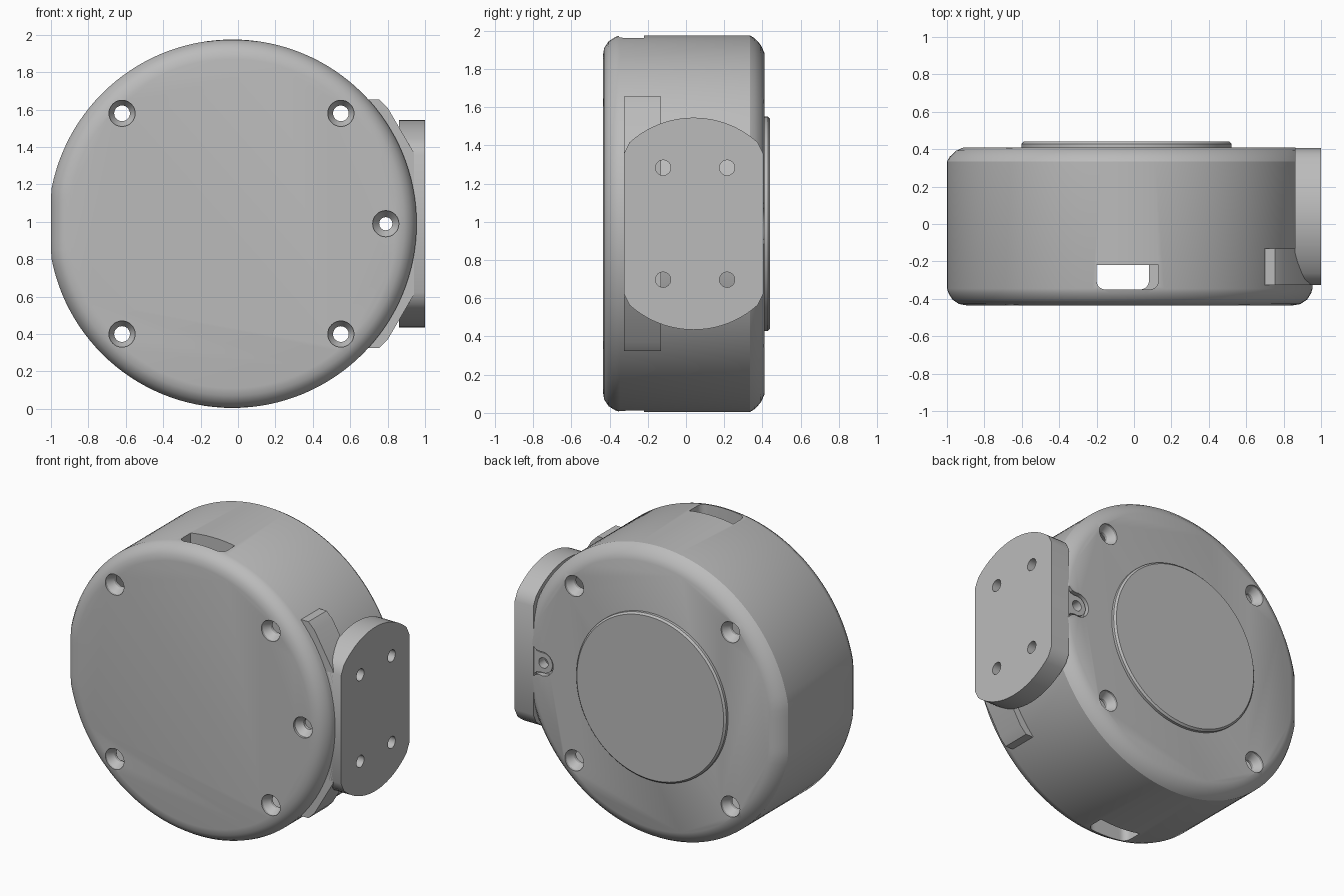
import bpy, bmesh, math

cube = bpy.data.objects.get("Cube")
if cube:
    bpy.data.objects.remove(cube, do_unlink=True)

CX, CZ, R = -0.03, 0.99, 0.985   # drum axis and radius

grey = bpy.data.materials.new("plain grey")
grey.use_nodes = True
colour = (0.5, 0.5, 0.5, 1)
grey.diffuse_color = colour
grey.node_tree.nodes["Principled BSDF"].inputs["Base Color"].default_value = colour


def loft(name, loops):
    """Skin a stack of equal-length point loops and cap both ends."""
    bm = bmesh.new()
    rings = [[bm.verts.new(p) for p in loop] for loop in loops]
    n = len(rings[0])
    for a, b in zip(rings, rings[1:]):
        for i in range(n):
            j = (i + 1) % n
            bm.faces.new((a[i], a[j], b[j], b[i]))
    bm.faces.new(rings[0])
    bm.faces.new(rings[-1])
    bmesh.ops.recalc_face_normals(bm, faces=bm.faces)
    mesh = bpy.data.meshes.new(name)
    bm.to_mesh(mesh)
    bm.free()
    mesh.materials.append(grey)
    ob = bpy.data.objects.new(name, mesh)
    bpy.context.collection.objects.link(ob)
    return ob


def turned(name, x, z, profile, n=32):
    """Round part along y from (y, radius) pairs."""
    turn = [math.tau * i / n for i in range(n)]
    return loft(name, [[(x + r * math.cos(t), y, z + r * math.sin(t)) for t in turn]
                       for y, r in profile])


def along_y(name, outline, y0, y1):
    return loft(name, [[(x, y, z) for x, z in outline] for y in (y0, y1)])


def drum_loop(inset, y, n=128):
    """Circle flattened on its right-hand side, shrunk by an inset."""
    pts = []
    for i in range(n):
        t = math.tau * i / n
        r = R - inset
        if math.cos(t) < -0.5:
            r = min(r, (1 + CX - inset) / -math.cos(t))
        pts.append((CX + r * math.cos(t), y, CZ + r * math.sin(t)))
    return pts


def cut(ob, cutters):
    for c in cutters:
        m = ob.modifiers.new("cut", 'BOOLEAN')
        m.operation, m.solver, m.object = 'DIFFERENCE', 'EXACT', c
    bpy.context.view_layer.objects.active = ob
    for m in list(ob.modifiers):
        bpy.ops.object.modifier_apply(modifier=m.name)


def tab_outline(grow):
    """Round lug that flares out towards the mounting plate."""
    r = 0.068 + grow
    half = [(0.96, 0.24), (0.90, 0.15 + grow), (0.87, 0.10 + grow), (0.84, 0.072 + grow)]
    arc = [math.radians(a) for a in range(75, 286, 15)]
    return ([(x, CZ + h) for x, h in half]
            + [(0.79 + r * math.cos(a), CZ + r * math.sin(a)) for a in arc]
            + [(x, CZ - h) for x, h in reversed(half)])


# Drum housing with rounded rims
housing = loft("drum_housing", [drum_loop(d, y) for d, y in (
    (0.105, -0.435), (0.065, -0.428), (0.03, -0.405), (0.008, -0.37), (0, -0.345),
    (0, 0.335), (0.015, 0.36), (0.05, 0.392), (0.09, 0.41))])

# Hollow interior
cavity = loft("cavity", [drum_loop(0.1, y) for y in (-0.355, 0.33)])

# Countersunk screw holes
screws = []
for x in (-0.62, 0.55):
    for z in (CZ - 0.59, CZ + 0.59):
        screws.append(turned("screw_hole", x, z, (
            (-0.6, 0.07), (-0.42, 0.07), (-0.375, 0.042), (0.35, 0.042),
            (0.395, 0.07), (0.6, 0.07))))
side_screw = turned("side_screw_hole", 0.79, CZ, (
    (-0.6, 0.07), (-0.42, 0.07), (-0.375, 0.035), (0.6, 0.035)))


# Rim slots, rounded towards the front
def slot(x0, x1, z0, z1):
    r, pts = 0.045, [(x0, -0.22), (x1, -0.22)]
    for cx, start in ((x1 - r, 0), (x0 + r, -90)):
        for a in range(0, 91, 18):
            t = math.radians(start - a)
            pts.append((cx + r * math.cos(t), -0.35 + r + r * math.sin(t)))
    return loft("rim_slot", [[(x, y, z) for x, y in pts] for z in (z0, z1)])


slots = [slot(-0.20, 0.13, 1.5, 2.2), slot(-0.23, 0.08, -0.2, 0.5)]
recess = along_y("tab_recess", tab_outline(0.014), 0.372, 0.6)
cut(housing, [cavity, recess, side_screw] + screws + slots)

# Round cover on the back
cover = turned("back_cover", -0.04, CZ, ((0.38, 0.562), (0.428, 0.562), (0.44, 0.55)), 96)

# Angled block beside the mounting plate
upper = [(0.70, 0.665), (0.755, 0.665), (0.80, 0.62), (0.94, 0.38)]
inner = [(0.86, 0.38), (0.66, 0.62)]
shape = upper + [(x, -h) for x, h in reversed(upper)]
shape += [(x, -h) for x, h in reversed(inner)] + inner
block = along_y("side_block", [(x, CZ + h) for x, h in shape], -0.325, -0.13)

# Mounting plate with arched ends
half_w, arch = 0.365, []
for i in range(-12, 13):
    u = half_w * i / 12
    h = 0.555 - (0.5 - math.sqrt(0.25 - u * u))
    if abs(i) == 12:
        h -= 0.03
    arch.append((0.04 + u, h))
plate_shape = [(y, CZ + h) for y, h in arch] + [(y, CZ - h) for y, h in reversed(arch)]
plate = loft("mounting_plate", [[(x, y, z) for y, z in plate_shape] for x in (0.86, 1.0)])
bolt_holes = []
for y in (-0.12, 0.215):
    for z in (CZ - 0.293, CZ + 0.293):
        ring = [math.tau * i / 24 for i in range(24)]
        bolt_holes.append(loft("bolt_hole", [
            [(x, y + 0.04 * math.cos(t), z + 0.04 * math.sin(t)) for t in ring]
            for x in (0.89, 1.1)]))
cut(plate, bolt_holes)

# Lug joining the plate to the back of the drum
tab = along_y("plate_tab", tab_outline(0), 0.35, 0.397)
cut(tab, [side_screw])

# Remove cutters, smooth the parts
for c in [cavity, recess, side_screw] + screws + slots + bolt_holes:
    bpy.data.objects.remove(c, do_unlink=True)
bpy.ops.object.select_all(action='DESELECT')
for ob in (housing, cover, block, plate, tab):
    ob.select_set(True)
bpy.context.view_layer.objects.active = housing
bpy.ops.object.shade_smooth_by_angle(angle=math.radians(28))
